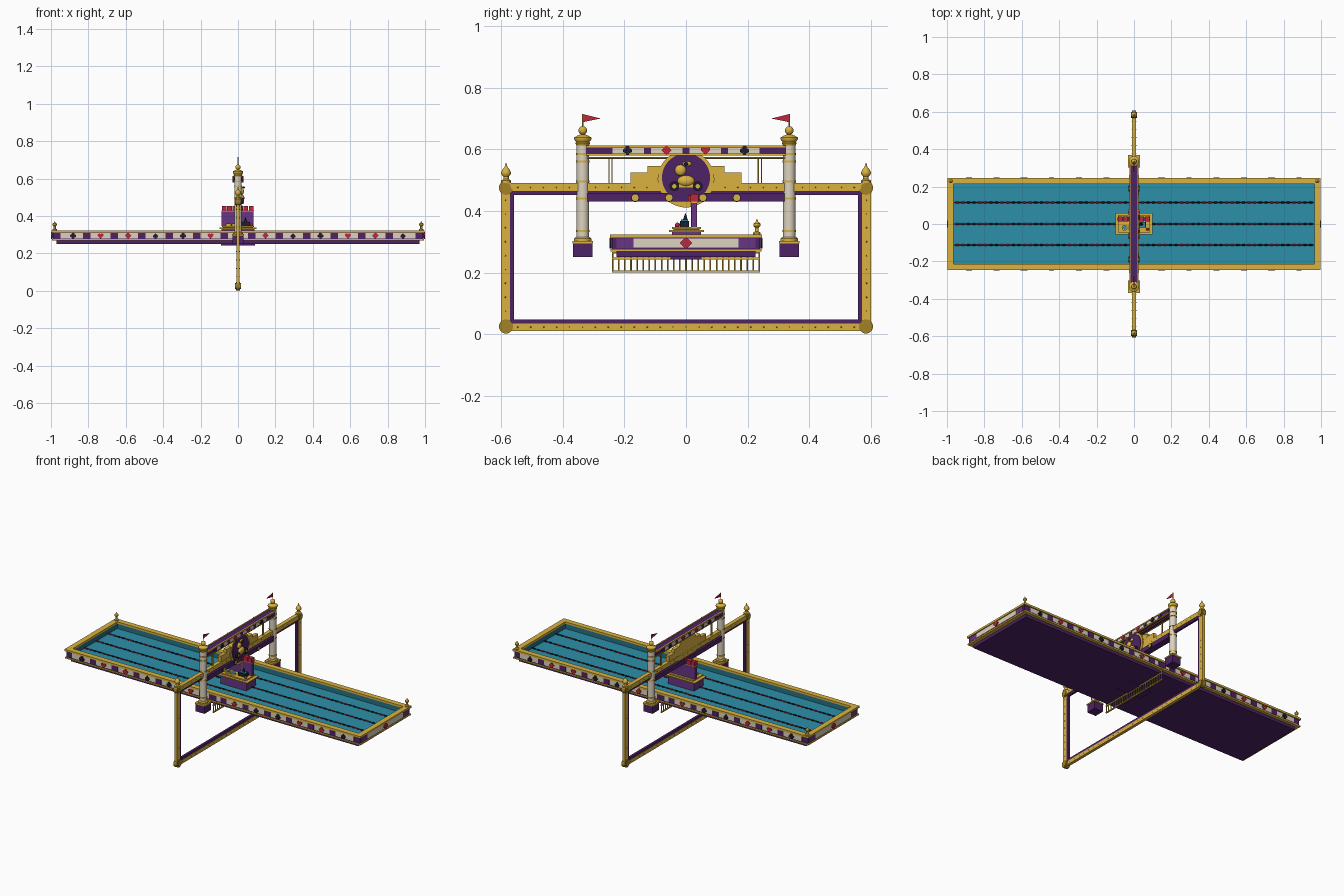
import bpy, bmesh, math
from mathutils import Matrix, Vector

if "Cube" in bpy.data.objects:
    bpy.data.objects.remove(bpy.data.objects["Cube"])

COL = dict(gold=(.70, .45, .05), dkgold=(.36, .22, .02), purple=(.075, .016, .13), violet=(.14, .035, .23),
           teal=(.026, .28, .40), deep=(.018, .17, .25), cream=(.72, .65, .53), red=(.52, .02, .045),
           dark=(.015, .012, .03))
MATS = {}
for n, c in COL.items():
    MATS[n] = bpy.data.materials.new(n)
    MATS[n].diffuse_color = (*c, 1)

AX = {'x': Matrix.Rotation(math.pi / 2, 4, 'Y'), 'y': Matrix.Rotation(math.pi / 2, 4, 'X'), 'z': Matrix()}


class Part:
    """Collects primitives of one material into one object."""
    def __init__(self, name, mat):
        self.name, self.mat, self.bm = name, mat, bmesh.new()

    def box(self, x0, x1, y0, y1, z0, z1):
        m = Matrix.Translation(((x0 + x1) / 2, (y0 + y1) / 2, (z0 + z1) / 2)) @ Matrix.Diagonal((x1 - x0, y1 - y0, z1 - z0, 1))
        bmesh.ops.create_cube(self.bm, size=1, matrix=m)

    def frame(self, X, Y, w, z0, z1):
        for s in (-1, 1):
            a, b = sorted((s * Y, s * (Y - w)))
            self.box(-X, X, a, b, z0, z1)
            a, b = sorted((s * X, s * (X - w)))
            self.box(a, b, -Y + w, Y - w, z0, z1)

    def cyl(self, loc, r, d, axis='z', r2=None, seg=16, M=None):
        m = (M or Matrix()) @ Matrix.Translation(loc) @ AX[axis]
        bmesh.ops.create_cone(self.bm, cap_ends=True, segments=seg, radius1=r, radius2=r if r2 is None else r2, depth=d, matrix=m)

    def ball(self, loc, r, s=(1, 1, 1)):
        m = Matrix.Translation(loc) @ Matrix.Diagonal((*s, 1))
        bmesh.ops.create_uvsphere(self.bm, u_segments=16, v_segments=10, radius=r, matrix=m)

    def prism(self, pts, depth, M):
        lo = [self.bm.verts.new(M @ Vector((x, y, -depth / 2))) for x, y in pts]
        hi = [self.bm.verts.new(M @ Vector((x, y, depth / 2))) for x, y in pts]
        self.bm.faces.new(lo[::-1])
        self.bm.faces.new(hi)
        for i in range(len(pts)):
            j = (i + 1) % len(pts)
            self.bm.faces.new((lo[i], lo[j], hi[j], hi[i]))

    def lathe(self, prof, loc, seg=20):
        rings = [[self.bm.verts.new((loc[0] + r * math.cos(2 * math.pi * k / seg), loc[1] + r * math.sin(2 * math.pi * k / seg), loc[2] + z))
                  for k in range(seg)] for r, z in prof]
        for a, b in zip(rings, rings[1:]):
            for k in range(seg):
                j = (k + 1) % seg
                self.bm.faces.new((a[k], a[j], b[j], b[k]))
        self.bm.faces.new(rings[0][::-1])
        self.bm.faces.new(rings[-1])

    def done(self):
        bmesh.ops.recalc_face_normals(self.bm, faces=self.bm.faces)
        for f in self.bm.faces:
            f.smooth = True
        for e in self.bm.edges:
            e.smooth = len(e.link_faces) == 2 and e.calc_face_angle() < math.radians(38)
        me = bpy.data.meshes.new(self.name)
        self.bm.to_mesh(me)
        me.materials.append(MATS[self.mat])
        bpy.context.collection.objects.link(bpy.data.objects.new(self.name, me))


parts = []
def P(name, mat):
    parts.append(Part(name, mat))
    return parts[-1]

def facing(x, y, z, deg):
    # local z points outward: 0 = -y, 90 = +x, 180 = +y, -90 = -x
    return Matrix.Translation((x, y, z)) @ Matrix.Rotation(math.radians(deg), 4, 'Z') @ AX['y']

# card-suit ornaments
suit_red, suit_dark = P("red_suit_ornaments", 'red'), P("dark_suit_ornaments", 'dark')
def heart(s):
    return [(s * math.sin(t) ** 3, s / 16 * (13 * math.cos(t) - 5 * math.cos(2 * t) - 2 * math.cos(3 * t) - math.cos(4 * t)))
            for t in [2 * math.pi * k / 24 for k in range(24)]]

def suit(kind, M, s=.016):
    if kind == 'diamond':
        suit_red.cyl((0, 0, 0), s * 1.1, .006, seg=4, M=M)
    elif kind == 'heart':
        suit_red.prism(heart(s), .006, M)
    else:
        if kind == 'spade':
            suit_dark.prism([(-x, -y) for x, y in heart(s * .9)], .006, M)
        else:
            for x, y in ((-.5, -.1), (.5, -.1), (0, .55)):
                suit_dark.cyl((x * s, y * s, 0), s * .5, .006, seg=12, M=M)
        suit_dark.prism([(-s * .4, -s), (s * .4, -s), (0, s * .3)], .005, M)

# pool tray
wall = P("tray_walls", 'purple'); wall.frame(.99, .24, .02, .272, .314)
wall.box(-.97, .97, -.225, .225, .25, .272)
rim = P("tray_gold_trim", 'gold'); rim.frame(.998, .247, .033, .312, .324); rim.frame(.995, .245, .03, .268, .276)
water = P("pool_floor", 'teal'); water.box(-.97, .97, -.222, .222, .27, .282)
liner = P("pool_liner", 'deep'); liner.frame(.972, .222, .006, .28, .315)
cream = P("cream_panels", 'cream'); block = P("checker_blocks", 'purple')
order = ['club', 'heart', 'diamond', 'spade']
for a, s in ((0, -1), (180, 1)):
    cream.box(-.95, .95, min(s * .238, s * .242), max(s * .238, s * .242), .281, .31)
    for k in range(-6, 7):
        if k:
            suit(order[(k + 6 - (k > 0)) % 4], facing(k * .147, s * .246, .295, a))
        else:
            block.box(-.025, .025, min(s * .238, s * .244), max(s * .238, s * .244), .278, .312)
        if k < 6:
            x = (k + .5) * .147
            block.box(x - .02, x + .02, min(s * .238, s * .244), max(s * .238, s * .244), .278, .312)
violet = P("end_panels", 'violet')
for a, s in ((90, 1), (-90, -1)):
    violet.box(min(s * .985, s * .992), max(s * .985, s * .992), -.225, .225, .28, .311)
    cream.box(min(s * .985, s * .994), max(s * .985, s * .994), -.17, .17, .281, .31)
    suit('diamond', facing(s * .997, 0, .296, a), .018)

# corner finials on the back edge
fin = P("tray_finials", 'gold')
for s in (-1, 1):
    fin.lathe([(.012, 0), (.012, .006), (.006, .01), (.006, .022), (.011, .028), (.011, .036), (.004, .042), (.001, .05)], (s * .98, .23, .323))

# lane ropes
rope_r, rope_d = P("lane_floats_red", 'red'), P("lane_floats_dark", 'dark')
for y in (-.112, 0, .115):
    rope_d.cyl((0, y, .292), .0018, 1.92, 'x', seg=6)
    for i in range(64):
        (rope_r if i % 4 < 2 else rope_d).cyl((-.945 + i * .03, y, .292), .0045, .017, 'x', seg=8)

# hanging rail fence under the tray
fence = P("under_fence", 'gold')
for z in (.203, .245, .264):
    fence.box(-.004, .004, -.24, .24, z - .003, z + .003)
for i in range(25):
    fence.cyl((0, -.238 + i * .476 / 24, .233), .0025, .064, seg=8)
pl = P("under_plate", 'purple'); pl.box(-.09, .09, -.05, .05, .243, .252)

# big standing frame in the x = 0 plane
fg, fp, fd = P("frame_gold", 'gold'), P("frame_purple_lining", 'purple'), P("frame_studs", 'dkgold')
for s in (-1, 1):
    a, b = sorted((s * .601, s * .571)); fg.box(-.009, .009, a, b, .026, .475)
    a, b = sorted((s * .571, s * .558)); fp.box(-.007, .007, a, b, .03, .47)
    for z in (.025, .475):
        fd.cyl((0, s * .584, z), .023, .024, 'x', seg=24)
        fd.cyl((0, s * .584, z), .016, .03, 'x', seg=24)
    fg.lathe([(.016, 0), (.016, .008), (.009, .012), (.009, .02), (.015, .027), (.016, .034), (.011, .044), (.005, .05), (.001, .065)], (0, s * .584, .491))
    for i in range(9):
        fd.ball((0, s * .586, .075 + i * .045), .0045, (2.4, 1, 1))
fg.box(-.009, .009, -.584, .584, .011, .034)
fg.box(-.012, .012, -.584, .584, .463, .49)
fp.box(-.007, .007, -.57, .57, .034, .048)
fp.box(-.007, .007, -.57, .57, .451, .463)
for i in range(27):
    y = -.546 + i * .042
    fd.ball((0, y, .023), .0045, (2.4, 1, 1))
    fd.ball((0, y, .476), .0045, (3, 1, 1))

# columns with plinths, capitals and pennants
shaft, cg, base, flag = P("column_shafts", 'cream'), P("column_gold", 'gold'), P("column_plinths", 'purple'), P("pennants", 'red')
for s in (-1, 1):
    y = s * .335
    base.box(-.03, .03, y - .031, y + .031, .25, .296)
    cg.box(-.033, .033, y - .033, y + .033, .295, .303)
    cg.lathe([(.028, 0), (.028, .008), (.023, .014)], (0, y, .302))
    shaft.cyl((0, y, .465), .02, .32, seg=20)
    for z in (.335, .44, .495, .56, .585):
        cg.cyl((0, y, z), .0225, .006, seg=20)
    cg.lathe([(.02, 0), (.024, .008), (.022, .012), (.028, .02), (.028, .026), (.018, .032), (.008, .036)], (0, y, .612))
    cg.ball((0, y, .661), .014)
    cg.cyl((0, y, .69), .0018, .05, seg=8)
    flag.prism([(y, .714), (y, .688), (y - s * .058, .70)], .003, Matrix(((0, 0, 1, 0), (1, 0, 0, 0), (0, 1, 0, 0), (0, 0, 0, 1))))

# upper banner beam and lower beam
beam, bg = P("cross_beams", 'purple'), P("beam_gold_trim", 'gold')
beam.box(-.022, .022, -.325, .325, .582, .61)
beam.box(-.02, .02, -.32, .32, .43, .458)
for s in (-1, 1):
    x0, x1 = sorted((s * .021, s * .024))
    cream.box(x0, x1, -.245, .245, .586, .604)
    bg.box(*sorted((s * .018, s * .025)), -.325, .325, .606, .613)
    bg.box(*sorted((s * .018, s * .025)), -.325, .325, .58, .584)
    for y in (-.25, -.125, 0, .125, .25):
        block.box(*sorted((s * .021, s * .026)), y - .011, y + .011, .585, .605)
    for k, y in zip(('club', 'diamond', 'heart', 'club'), (-.19, -.063, .063, .19)):
        suit(k, facing(s * .026, y, .597, s * 90), .015)
    bg.cyl((s * .012, 0, .572), .003, .65, 'y', seg=8)
for y in (-.245, .24):
    for d in (-.005, .005):
        bg.cyl((0, y + d, .531), .0022, .085, seg=8)

# lane medallions
lane_d = P("lane_medallion_faces", 'dark')
for y in (-.165, -.055, .055, .165):
    lane_d.cyl((.018, y, .443), .014, .012, 'x')
    bg.cyl((.019, y, .443), .011, .014, 'x')

# stepped crest with round emblem
crest = P("crest", 'gold')
crest.box(-.01, .01, -.18, .18, .488, .525)
crest.box(-.011, .011, -.125, .125, .52, .545)
crest.cyl((.002, 0, .503), .092, .026, 'x', seg=40)
disc = P("emblem_disc", 'purple'); disc.cyl((.01, 0, .508), .078, .018, 'x', seg=40)
toy, wheels, beak = P("emblem_toy", 'gold'), P("emblem_wheels", 'dark'), P("emblem_accents", 'red')
toy.ball((.02, 0, .497), .028, (.5, 1, .65))
toy.ball((.021, -.018, .532), .018, (.6, 1, 1))
toy.box(.015, .027, -.035, .035, .475, .487)
toy.ball((.02, .003, .553), .01, (.6, 1.5, .8))
wheels.ball((.031, 0, .553), .006)
for y in (-.038, .038):
    wheels.cyl((.022, y, .48), .016, .016, 'x')
    toy.cyl((.024, y, .48), .007, .018, 'x')
beak.box(.018, .026, .006, .018, .43, .45)
toy.cyl((.015, .02, .40), .004, .11, seg=10)

# judges' stage in the middle of the pool
stage, sg, seats = P("stage_body", 'violet'), P("stage_gold", 'gold'), P("stage_red_seats", 'red')
props, tops = P("stage_props", 'dark'), P("stage_teal_discs", 'teal')
stage.box(-.088, .088, -.045, .048, .28, .335)
sg.box(-.1, .1, -.055, .058, .332, .338)
sg.box(-.085, .085, -.045, .048, .342, .348)
stage.box(-.08, .08, -.04, .044, .337, .343)
stage.box(-.087, .083, .018, .036, .347, .43)
for i in range(6):
    x = -.074 + i * .0288
    seats.box(x - .0125, x + .0125, .014, .04, .428, .455)
sg.box(-.089, .085, .016, .038, .425, .43)
for x in (-.05, -.018):
    sg.cyl((x, -.02, .352), .016, .01)
    tops.cyl((x, -.02, .354), .011, .01)
props.box(.015, .065, -.02, .01, .347, .368)
tops.box(.02, .06, -.017, .007, .368, .372)
props.cyl((.04, -.002, .381), .008, .022, r2=.001, seg=10)
seats.ball((.072, -.028, .354), .008)

for p in parts:
    p.done()

for m in bpy.data.materials:
    if m.users and not m.is_grease_pencil:
        m.use_nodes = True
        m.node_tree.nodes["Principled BSDF"].inputs["Base Color"].default_value = m.diffuse_color
